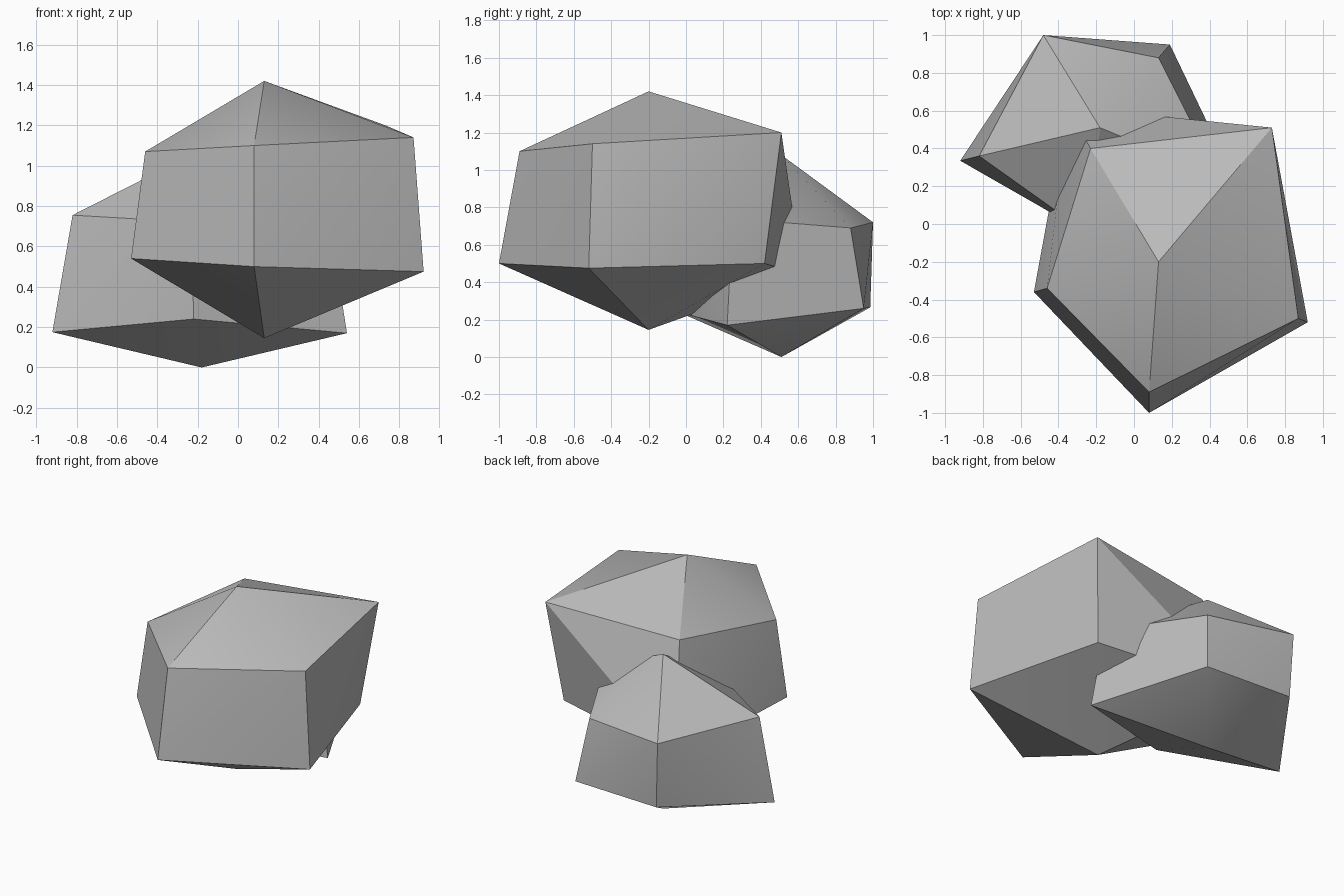
import bpy
import bmesh
import math

cube = bpy.data.objects.get("Cube")
if cube:
    bpy.data.objects.remove(cube, do_unlink=True)

# Stone colour
stone = bpy.data.materials.new("grey_stone")
stone.use_nodes = True
GREY = (0.5, 0.5, 0.5, 1)
stone.diffuse_color = GREY
bsdf = next(n for n in stone.node_tree.nodes if n.type == 'BSDF_PRINCIPLED')
bsdf.inputs["Base Color"].default_value = GREY
bsdf.inputs["Roughness"].default_value = 0.9


def make_rock(name, tip, base, upper, lower):
    """Faceted boulder: two five-sided rings capped by a tip and a base point."""
    bm = bmesh.new()
    for point in [tip, base, *upper, *lower]:
        bm.verts.new(point)
    bmesh.ops.convex_hull(bm, input=bm.verts[:])
    # Merge nearly flat triangle pairs back into side panels
    bmesh.ops.dissolve_limit(bm, angle_limit=math.radians(1),
                             verts=bm.verts[:], edges=bm.edges[:])
    bmesh.ops.recalc_face_normals(bm, faces=bm.faces[:])
    mesh = bpy.data.meshes.new(name)
    bm.to_mesh(mesh)
    bm.free()
    mesh.materials.append(stone)
    rock = bpy.data.objects.new(name, mesh)
    bpy.context.collection.objects.link(rock)
    bpy.ops.object.select_all(action='DESELECT')
    rock.select_set(True)
    bpy.context.view_layer.objects.active = rock
    bpy.ops.object.shade_smooth_by_angle(angle=math.radians(30))
    return rock


# Rings run from the left-hand corner round the front, right and back
make_rock("large_rock", (0.13, -0.2, 1.42), (0.13, -0.2, 0.145),
          upper=[(-0.46, -0.34, 1.07), (0.08, -0.89, 1.1), (0.87, -0.5, 1.14),
                 (0.73, 0.51, 1.2), (-0.23, 0.4, 1.15)],
          lower=[(-0.53, -0.36, 0.54), (0.08, -1, 0.5), (0.92, -0.52, 0.475),
                 (0.65, 0.42, 0.5), (-0.35, 0.62, 0.44)])

make_rock("small_rock", (-0.18, 0.51, 1.08), (-0.18, 0.51, 0),
          upper=[(-0.82, 0.36, 0.755), (-0.23, -0.06, 0.72), (0.45, 0.25, 0.74),
                 (0.13, 0.88, 0.69), (-0.48, 1, 0.72)],
          lower=[(-0.92, 0.335, 0.175), (-0.22, -0.04, 0.24), (0.54, 0.22, 0.17),
                 (0.19, 0.95, 0.26), (-0.46, 0.985, 0.265)])
